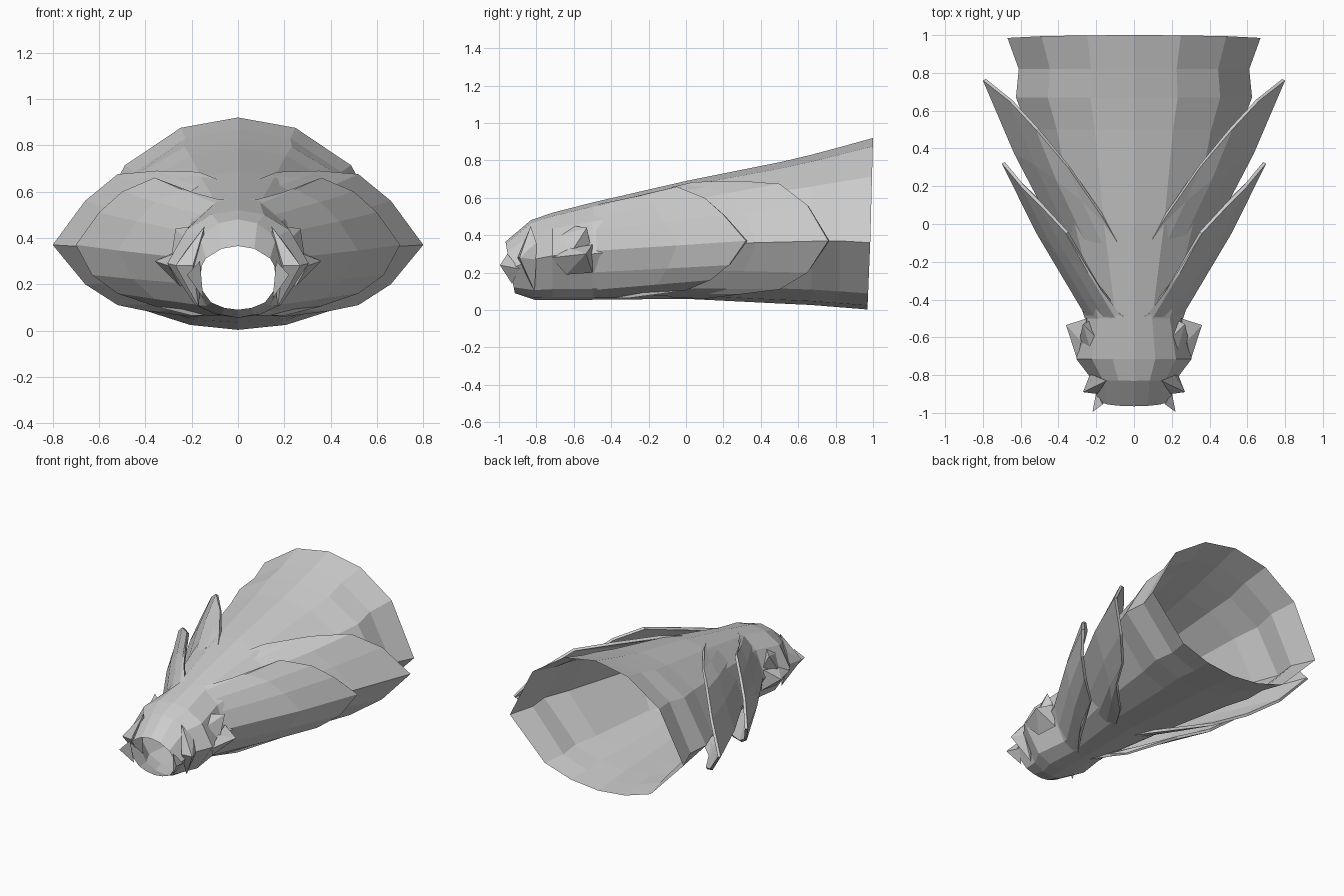
import bpy
import bmesh
from mathutils import Vector

if "Cube" in bpy.data.objects:
    bpy.data.objects.remove(bpy.data.objects["Cube"])

# Half cross-section shared by every ring, from top round to bottom
PROFILE = [(0, 1), (.37, .92), (.73, .63), (1, 0), (.61, -.76), (.31, -.94), (0, -1)]
# y, half width, top, ridge height, bottom, lean of the ring
RINGS = [
    (-.94, .19, .365, .22, .09, -.025),
    (-.82, .225, .48, .27, .055, -.01),
    (-.715, .305, .52, .29, .055, 0),
    (-.50, .26, .575, .30, .055, 0),
    (.00, .43, .69, .36, .06, 0),
    (.50, .56, .79, .37, .035, 0),
    (.67, .625, .83, .37, .027, 0),
    (.82, .61, .87, .37, .015, 0),
    (.985, .67, .92, .36, .003, .015),
]


def place(ring, p):
    y, w, top, mid, bot, lean = ring
    h = top - mid if p[1] > 0 else mid - bot
    return Vector((p[0] * w, y + lean * p[1], mid + p[1] * h))


def shell_point(y, t):
    """Point on the right half of the shell, t = 0 top to 1 bottom."""
    a, b = next((a, b) for a, b in zip(RINGS, RINGS[1:]) if a[0] <= y <= b[0])
    f = (y - a[0]) / (b[0] - a[0])
    i = min(int(t * 6), 5)
    p = Vector(PROFILE[i]).lerp(Vector(PROFILE[i + 1]), t * 6 - i)
    return place(a, p).lerp(place(b, p), f)


def finish(name, bm, mirror=False):
    bmesh.ops.recalc_face_normals(bm, faces=bm.faces)
    mesh = bpy.data.meshes.new(name)
    bm.to_mesh(mesh)
    bm.free()
    ob = bpy.data.objects.new(name, mesh)
    bpy.context.collection.objects.link(ob)
    if mirror:
        ob.modifiers.new("mirror", 'MIRROR')
    return ob


def loft(bm, rows, closed):
    rows = [[bm.verts.new(p) for p in row] for row in rows]
    for a, b in zip(rows, rows[1:]):
        n = len(a)
        for i in range(n if closed else n - 1):
            j = (i + 1) % n
            bm.faces.new((a[i], a[j], b[j], b[i]))


# Hollow shell, open at muzzle and neck
bm = bmesh.new()
outline = PROFILE + [(-x, z) for x, z in PROFILE[-2:0:-1]]
loft(bm, [[place(r, p) for p in outline] for r in RINGS], True)
finish("head_shell", bm)


# Swept-back cheek plates: fan from the shell out to a free rear edge
def cheek_plate(name, base_y, t0, t1, edge):
    n = len(edge)
    base, mid = [], []
    for i, e in enumerate(edge):
        s = shell_point(base_y, t0 + (t1 - t0) * i / (n - 1))
        s.x *= .98
        base.append(s)
        m = s.lerp(Vector(e), .55)
        m.x += .02 * (1 - abs(2 * i / (n - 1) - 1))
        mid.append(m)
    bm = bmesh.new()
    loft(bm, [base, mid, [Vector(e) for e in edge]], False)
    ob = finish(name, bm, True)
    # Orient outward so thickness is added on the inside
    if sum(p.normal.x * p.area for p in ob.data.polygons) < 0:
        ob.data.flip_normals()
    solid = ob.modifiers.new("thickness", 'SOLIDIFY')
    solid.thickness = .018
    solid.offset = -1


cheek_plate("front_cheek_plate", -.5, .07, .9, [
    (.11, -.45, .565), (.36, -.05, .66), (.5, .1, .6), (.6, .2, .51), (.7, .32, .37),
    (.63, .23, .24), (.52, .13, .16), (.36, 0, .105), (.2, -.3, .065)])
cheek_plate("rear_cheek_plate", -.1, .1, .9, [
    (.17, .04, .685), (.35, .3, .69), (.52, .5, .675), (.66, .65, .56), (.8, .76, .37),
    (.66, .65, .2), (.52, .5, .11), (.4, .3, .085), (.2, .1, .06)])


# Faceted spikes on the muzzle and brows
def spike(name, points):
    bm = bmesh.new()
    for p in points:
        bm.verts.new(p)
    bmesh.ops.convex_hull(bm, input=bm.verts)
    finish(name, bm, True)


spike("muzzle_spike", [(.165, -.955, .30), (.15, -.93, .14), (.2, -.89, .22),
                       (.18, -.955, .22), (.22, -.995, .24)])
spike("jaw_spike", [(.145, -.83, .45), (.215, -.8, .36), (.235, -.8, .27),
                    (.195, -.9, .28), (.17, -.81, .1), (.27, -.89, .28)])
spike("brow_spike", [(.23, -.67, .40), (.29, -.62, .30), (.2, -.6, .45),
                     (.23, -.51, .34), (.27, -.53, .44)])
spike("cheek_spike", [(.30, -.72, .28), (.25, -.64, .19), (.23, -.5, .2),
                      (.25, -.5, .35), (.28, -.62, .33), (.36, -.535, .30)])
